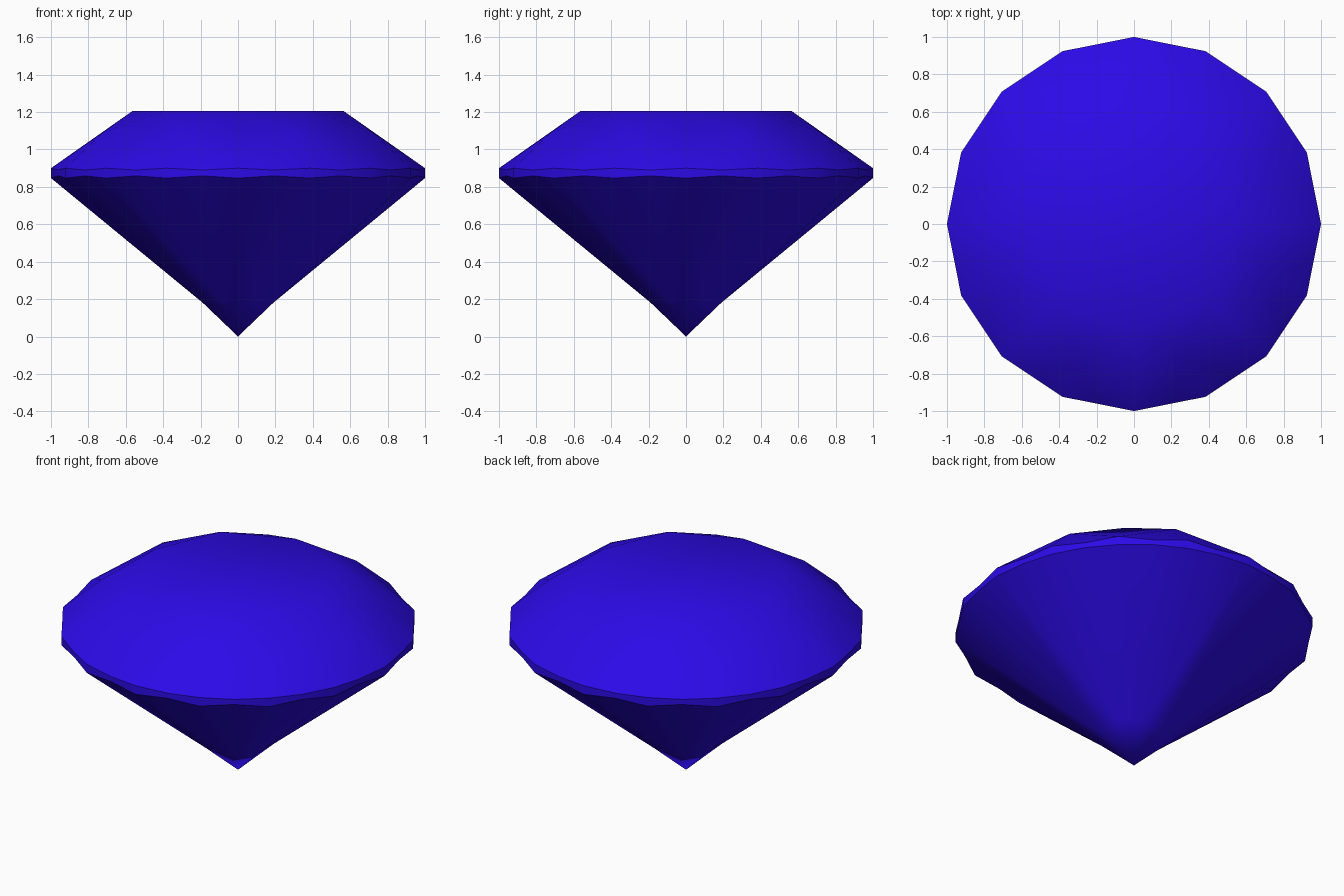
import bpy, bmesh
from math import cos, sin, pi

if "Cube" in bpy.data.objects:
    bpy.data.objects.remove(bpy.data.objects["Cube"])

bm = bmesh.new()


def ring(count, radius, z, offset=0.0):
    """Evenly spaced vertices on a circle, offset in steps."""
    return [bm.verts.new((radius * cos(2 * pi * (i + offset) / count),
                          radius * sin(2 * pi * (i + offset) / count), z))
            for i in range(count)]


def girdle_ring(z_corner, z_mid):
    """16 corners with scallop points halfway along each side."""
    corners = ring(16, 1.0, z_corner)
    mids = ring(16, cos(pi / 16), z_mid, 0.5)
    return [v for pair in zip(corners, mids) for v in pair]


table = ring(8, 0.565, 1.205)
star = ring(8, 0.78, 1.092, 0.5)
upper = girdle_ring(0.90, 0.89)
lower = girdle_ring(0.847, 0.859)
joint = ring(8, 0.205, 0.181, 0.5)
culet = bm.verts.new((0, 0, 0))

face = bm.faces.new
face(table)
for k in range(8):
    n = (k + 1) % 8
    # crown: star facet and bezel kite
    face((table[k], star[k], table[n]))
    face((table[k], star[k - 1], upper[4 * k], star[k]))
    # pavilion main facet
    face((culet, joint[k], joint[k - 1]))
    face((lower[4 * k], joint[k - 1], joint[k]))
    # upper and lower halves
    for j in range(4):
        a, b = 4 * k + j, (4 * k + j + 1) % 32
        face((star[k], upper[a], upper[b]))
        face((joint[k], lower[b], lower[a]))

# girdle band
for i in range(32):
    n = (i + 1) % 32
    face((upper[i], lower[i], lower[n], upper[n]))

bmesh.ops.recalc_face_normals(bm, faces=bm.faces[:])
for f in bm.faces:
    f.smooth = True
# hard edges along both girdle borders
for loop in (upper, lower):
    for i in range(32):
        bm.edges.get((loop[i], loop[(i + 1) % 32])).smooth = False

mesh = bpy.data.meshes.new("gem")
bm.to_mesh(mesh)
bm.free()
gem = bpy.data.objects.new("gem", mesh)
bpy.context.collection.objects.link(gem)

blue = bpy.data.materials.new("deep_blue")
blue.diffuse_color = (0.025, 0.003, 0.8, 1)
blue.use_nodes = True
blue.node_tree.nodes["Principled BSDF"].inputs["Base Color"].default_value = blue.diffuse_color
mesh.materials.append(blue)
